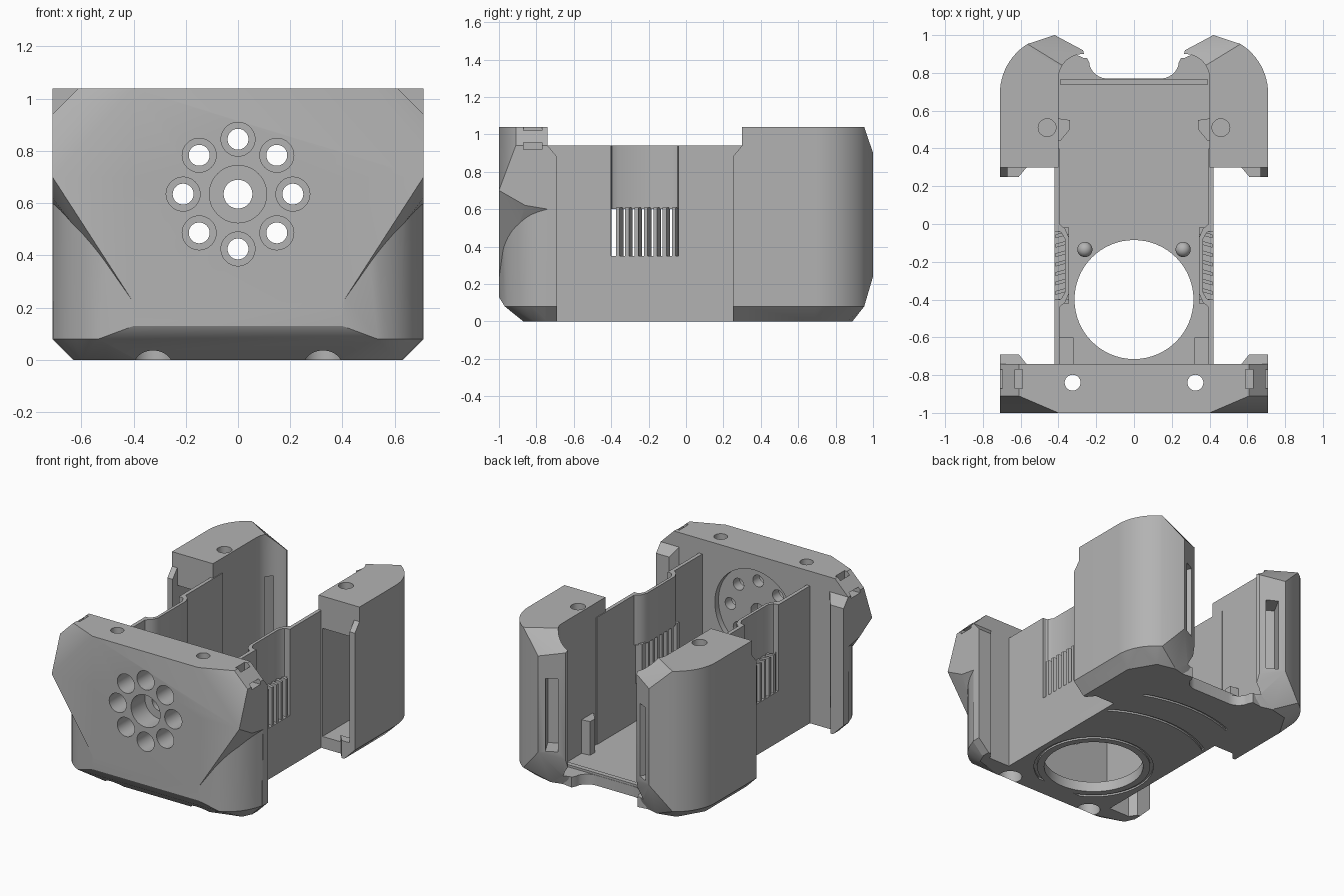
import bpy, bmesh, math
from mathutils import Matrix, Vector

cube = bpy.data.objects.get("Cube")
if cube:
    bpy.data.objects.remove(cube, do_unlink=True)

grey = bpy.data.materials.new("plain grey")
grey.use_nodes = True
grey.diffuse_color = (0.45, 0.45, 0.45, 1)
grey.node_tree.nodes["Principled BSDF"].inputs["Base Color"].default_value = (0.45, 0.45, 0.45, 1)
SIDES = (("left", 1), ("right", -1))


def finish(name, bm):
    bmesh.ops.recalc_face_normals(bm, faces=bm.faces)
    mesh = bpy.data.meshes.new(name)
    bm.to_mesh(mesh)
    bm.free()
    mesh.materials.append(grey)
    ob = bpy.data.objects.new(name, mesh)
    bpy.context.collection.objects.link(ob)
    return ob


def hull(name, pts):
    bm = bmesh.new()
    for p in pts:
        bm.verts.new(p)
    res = bmesh.ops.convex_hull(bm, input=bm.verts)
    loose = [v for v in bm.verts if not v.link_faces]
    bmesh.ops.delete(bm, geom=loose, context='VERTS')
    bmesh.ops.dissolve_limit(bm, angle_limit=0.01, verts=bm.verts, edges=bm.edges)
    return finish(name, bm)


def prism(name, outline, z0, z1):
    bm = bmesh.new()
    base = bm.faces.new([bm.verts.new((x, y, z0)) for x, y in outline])
    top = bmesh.ops.extrude_face_region(bm, geom=[base])
    bmesh.ops.translate(bm, vec=(0, 0, z1 - z0),
                        verts=[v for v in top["geom"] if isinstance(v, bmesh.types.BMVert)])
    return finish(name, bm)


def box(name, x0, x1, y0, y1, z0, z1):
    return prism(name, [(x0, y0), (x1, y0), (x1, y1), (x0, y1)], z0, z1)


def cylinder(name, centre, r, depth, axis='Z', segs=40):
    bm = bmesh.new()
    turn = Matrix.Rotation(math.pi / 2, 4, 'X') if axis == 'Y' else Matrix()
    bmesh.ops.create_cone(bm, cap_ends=True, segments=segs, radius1=r, radius2=r, depth=depth,
                          matrix=Matrix.Translation(centre) @ turn)
    return finish(name, bm)


def combine(ob, other, operation='DIFFERENCE'):
    mod = ob.modifiers.new("combine", 'BOOLEAN')
    mod.operation, mod.object, mod.solver = operation, other, 'EXACT'
    deps = bpy.context.evaluated_depsgraph_get()
    mesh = bpy.data.meshes.new_from_object(ob.evaluated_get(deps))
    ob.modifiers.clear()
    ob.data = mesh
    bpy.data.objects.remove(other, do_unlink=True)


def both(pts):
    return [(s * p[0], *p[1:]) for s in (1, -1) for p in pts]


def mirrored(outline):
    return outline + [(-x, y) for x, y in reversed(outline)]


def arc(cx, cy, r, a0, a1, n):
    return [(cx + r * math.cos(math.radians(a0 + (a1 - a0) * i / n)),
             cy + r * math.sin(math.radians(a0 + (a1 - a0) * i / n))) for i in range(n + 1)]


# Front plate: rounded lower body joined with the flared upper wings
corner = arc(0.4, -0.69, 0.31, 0, -90, 14)
lower = [(x, y, 0.08) for x, y in corner if x > 0.52] + [(x, y, 0.7) for x, y in corner]
lower += [(0.4, -1, 0.13), (0.39, -0.87, 0), (0.6, -0.81, 0), (0.63, -0.74, 0)]
lower = [(x, min(y, -0.74), z) for x, y, z in lower]
front_plate = hull("front_plate", both(lower))
wings = [(0.4, -1, 0.22), (0.71, -1, 0.7), (0.4, -1, 1.04), (0.61, -0.91, 1.04),
         (0.71, -0.91, 0.94), (0.61, -0.74, 1.04), (0.71, -0.74, 0.94),
         (0.71, -0.86, 0.62), (0.71, -0.74, 0.6), (0.4, -0.74, 0.22)]
combine(front_plate, hull("wings", both(wings)), 'UNION')

# Round connector recess and ring of stepped holes
HZ = 0.635
combine(front_plate, cylinder("cut", (0, -0.74, HZ), 0.3, 0.08, 'Y', 64))
holes = [(0, HZ, 0.11, 0.055)]
holes += [(0.21 * math.cos(i * math.pi / 4), HZ + 0.21 * math.sin(i * math.pi / 4), 0.065, 0.04)
          for i in range(8)]
for x, z, wide, narrow in holes:
    combine(front_plate, cylinder("cut", (x, -1, z), wide, 0.3, 'Y'))
    combine(front_plate, cylinder("cut", (x, -0.9, z), narrow, 0.5, 'Y'))

# Screw holes, counterbores and strap slots in the front plate
for side, s in SIDES:
    combine(front_plate, cylinder("cut", (s * 0.325, -0.84, 0.5), 0.042, 2))
    combine(front_plate, cylinder("cut", (s * 0.325, -0.84, 0), 0.075, 0.2))
    combine(front_plate, box("cut", s * 0.59, s * 0.63, -0.87, -0.77, 0.92, 1.2))
    combine(front_plate, box("cut", s * 0.6, s * 0.8, -0.87, -0.77, 0.92, 0.955))

# Floor with the large round opening and a shallow ring groove underneath
floor_edge = [(0.42, -0.75), (0.42, 0.5), (0.4, 0.86), (0.25, 0.88), (0.235, 0.85)]
floor_edge += arc(0.14, 0.87, 0.1, -20, -90, 8)
floor = prism("floor", mirrored(floor_edge), 0, 0.07)
combine(floor, cylinder("cut", (0, -0.4, 0), 0.315, 0.4, segs=64))
for r in (0.36, 0.72, 0.96):
    ring = cylinder("cut", (0, -0.4, 0), r + 0.02, 0.024, segs=64)
    combine(ring, cylinder("core", (0, -0.4, 0), r, 0.2, segs=64))
    combine(floor, ring)
box("floor_back_lip", -0.39, 0.39, 0.735, 0.768, 0.06, 0.085)

cavity = [(0.4, 0), (0.4, 0.74)] + arc(0.27, 0.77, 0.13, 0, 85, 10)

for side, s in SIDES:
    def sx(pts):
        return [(s * p[0], *p[1:]) for p in pts]

    # Rear cheek flange beside the front plate
    hull(side + "_front_flange", sx([(x, y, z) for x, y, z in (
        (0.57, -0.75, 0), (0.61, -0.69, 0), (0.63, -0.75, 0), (0.63, -0.69, 0),
        (0.71, -0.75, 0.08), (0.71, -0.69, 0.08), (0.71, -0.69, 0.88), (0.61, -0.69, 0.88),
        (0.71, -0.74, 0.94), (0.57, -0.74, 0.94))]))

    # Side wall, with an inward pocket and open vent
    for part, y0, y1, z1 in (("front", -0.76, -0.4, 0.94), ("vent", -0.41, -0.03, 0.35),
                             ("back", -0.04, 0.4, 0.94)):
        box(f"{side}_wall_{part}", s * 0.395, s * 0.42, y0, y1, 0, z1)
    outer = [(0.42, -0.03), (0.385, -0.045), (0.365, -0.08),
             (0.365, -0.36), (0.385, -0.395), (0.42, -0.41)]
    inner = [(0.395, -0.44), (0.365, -0.415), (0.345, -0.37),
             (0.345, -0.07), (0.365, -0.025), (0.395, 0)]
    prism(side + "_pocket_liner", sx(outer + inner), 0.6, 0.94)
    box(side + "_vent_sill", s * 0.345, s * 0.4, -0.42, -0.02, 0.33, 0.35)
    for y in (-0.41, -0.03):
        box(side + "_vent_jamb", s * 0.345, s * 0.4, y - 0.012, y + 0.012, 0.34, 0.61)
    for i in range(7):
        y = -0.375 + i * 0.05
        prism(f"{side}_vent_slat_{i}", sx([(0.345, y + 0.02), (0.415, y), (0.415, y + 0.02),
                                           (0.345, y + 0.04)]), 0.34, 0.61)
    prism(side + "_inner_rail", sx([(0.32, -0.75), (0.4, -0.75), (0.4, -0.6), (0.32, -0.6)]), 0, 0.1)

    # Rear block: chamfered, rounded outside, hollow and open to the front
    curve = arc(0.4, 0.69, 0.31, 0, 58, 12)
    block = [(0.71, 0.3, z) for z in (0.08, 1.04)] + [(0.4, 0.3, z) for z in (0, 1.04)]
    block += [(x, y, z) for x, y in curve for z in (0.08, 1.04)]
    block += [(0.42, 1, 0.24), (0.42, 1, 0.9), (0.27, 0.92, 0.2), (0.27, 0.92, 0.93)]
    block += [(0.25, 0.85, 0), (0.25, 0.85, 0.97), (0.38, 0.84, 1.04), (0.63, 0.3, 0),
              (0.63, 0.69, 0), (0.53, 0.86, 0), (0.4, 0.89, 0)]
    rear = hull(side + "_rear_block", sx(block))
    combine(rear, prism("cut", sx([(-0.1, 0)] + cavity + [(-0.1, 0.9)]), 0.07, 1.2))
    combine(rear, box("cut", s * 0.43, s * 0.67, 0.2, 0.74, 0.08, 0.82))
    combine(rear, cylinder("cut", (s * 0.46, 0.51, 1), 0.047, 0.3))
    slot = box("cut", -0.04, 0.04, -0.13, 0.1, 0.25, 0.75)
    slot.data.transform(Matrix.Translation((s * 0.345, 0.96, 0)) @ Matrix.Rotation(s * 0.49, 4, 'Z'))
    combine(rear, slot)

    # Thin front lip of the rear block and its bottom hook
    hull(side + "_rear_lip", sx([(x, y, z) for x in (0.67, 0.71) for y, z in (
        (0.25, 0.08), (0.31, 0.08), (0.25, 0.88), (0.3, 0.94), (0.31, 0.94))]))
    hull(side + "_rear_hook", sx([(0.56, 0.31, 0), (0.61, 0.25, 0), (0.63, 0.25, 0), (0.63, 0.31, 0),
                                  (0.71, 0.25, 0.08), (0.71, 0.31, 0.08), (0.71, 0.25, 0.12),
                                  (0.71, 0.31, 0.12), (0.61, 0.25, 0.12), (0.56, 0.31, 0.12)]))

    # Inner locating post and round peg
    prism(side + "_post", sx([(0.41, 0.56), (0.34, 0.55), (0.34, 0.5), (0.39, 0.44),
                              (0.41, 0.44)]), 0.05, 0.3)
    cylinder(side + "_peg", (s * 0.26, -0.135, 0.085), 0.04, 0.06)
    bm = bmesh.new()
    bmesh.ops.create_uvsphere(bm, u_segments=24, v_segments=12, radius=0.04,
                              matrix=Matrix.Translation((s * 0.26, -0.135, 0.115)))
    finish(side + "_peg_tip", bm)

# Smooth the curves and keep the edges sharp
bpy.ops.object.select_all(action='DESELECT')
for ob in bpy.context.collection.objects:
    if ob.type == 'MESH':
        ob.select_set(True)
        bpy.context.view_layer.objects.active = ob
bpy.ops.object.shade_smooth_by_angle(angle=math.radians(30))
